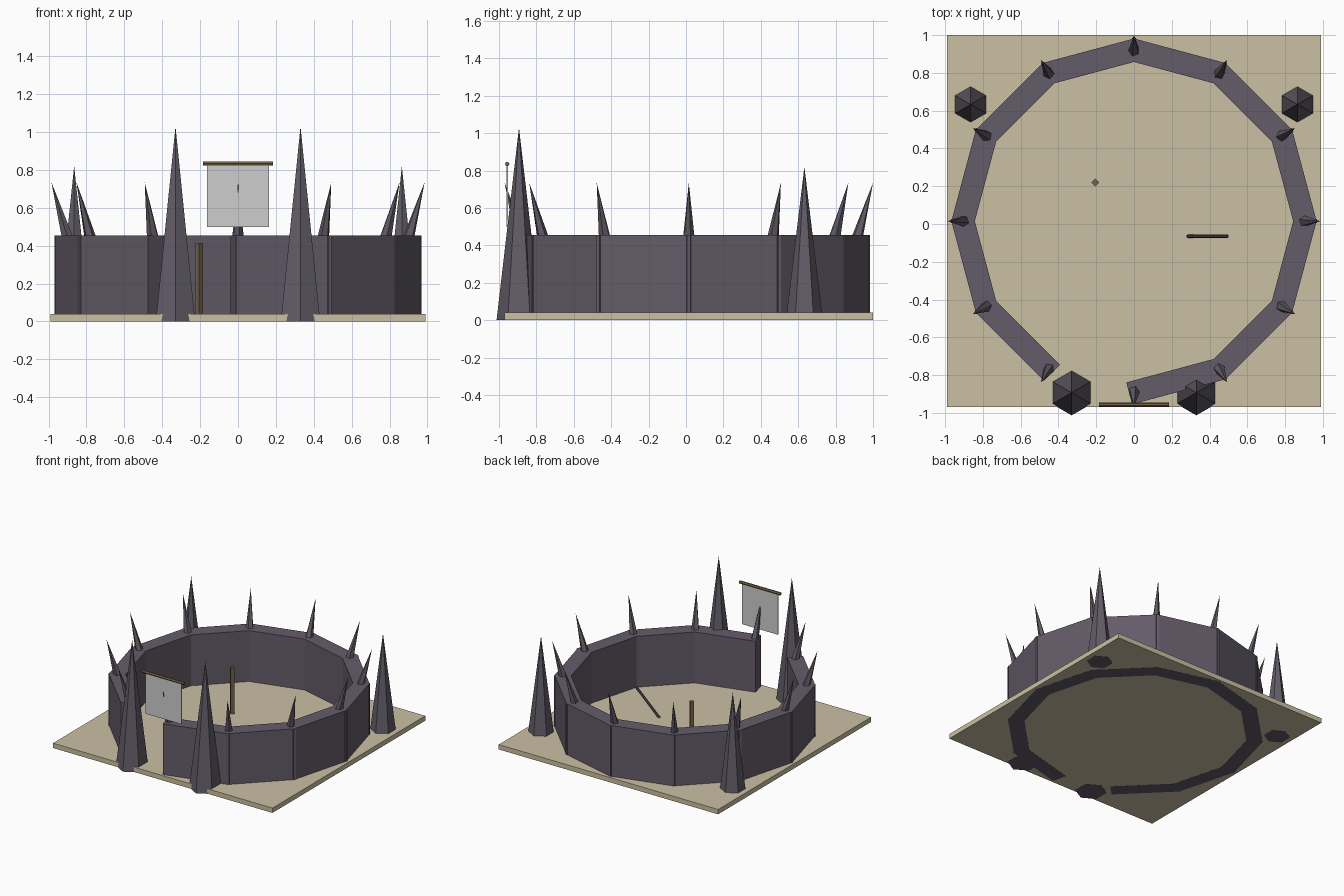
import bpy, bmesh, math
from mathutils import Vector, Matrix

if "Cube" in bpy.data.objects:
    bpy.data.objects.remove(bpy.data.objects["Cube"])

CY = 0.015        # centre of the ring along y


def srgb(r, g, b):
    def f(c):
        c /= 255
        return c / 12.92 if c <= 0.04045 else ((c + 0.055) / 1.055) ** 2.4
    return (f(r), f(g), f(b), 1)


def material(name, *rgb):
    m = bpy.data.materials.new(name)
    m.diffuse_color = srgb(*rgb)
    m.use_nodes = True
    m.node_tree.nodes["Principled BSDF"].inputs["Base Color"].default_value = m.diffuse_color
    return m


sand = material("sand", 203, 192, 163)
stone = material("purple_stone", 100, 92, 105)
spike = material("spike_stone", 98, 92, 103)
wood = material("wood", 118, 100, 74)
dark_wood = material("dark_iron", 78, 74, 76)
cloth = material("grey_cloth", 206, 206, 206)


def finish(name, bm, mat):
    bmesh.ops.recalc_face_normals(bm, faces=bm.faces)
    me = bpy.data.meshes.new(name)
    bm.to_mesh(me)
    bm.free()
    me.materials.append(mat)
    ob = bpy.data.objects.new(name, me)
    bpy.context.collection.objects.link(ob)
    return ob


def box(name, size, centre, mat, turn=0):
    bm = bmesh.new()
    bmesh.ops.create_cube(bm, size=1, matrix=Matrix.Translation(centre)
                          @ Matrix.Rotation(turn, 4, 'Z')
                          @ Matrix.Diagonal((*size, 1)))
    return finish(name, bm, mat)


def cone(name, a, b, r1, r2, sides, mat, spin=0):
    """Tapered prism from point a to point b."""
    a, b = Vector(a), Vector(b)
    d = b - a
    turn = Vector((0, 0, 1)).rotation_difference(d).to_matrix().to_4x4()
    bm = bmesh.new()
    bmesh.ops.create_cone(bm, cap_ends=True, segments=sides, radius1=r1,
                          radius2=r2, depth=d.length,
                          matrix=Matrix.Translation((a + b) / 2) @ turn
                          @ Matrix.Rotation(spin, 4, 'Z'))
    bmesh.ops.remove_doubles(bm, verts=bm.verts, dist=1e-5)
    return finish(name, bm, mat)


# Ground slab
box("ground_slab", (1.98, 1.97, 0.0395), (0, CY, 0.02025), sand)

# Ring wall: eleven straight slabs, one gap left for the gate
R, THICK, HIGH = 0.967, 0.12, 0.455
chord = 2 * R * math.sin(math.radians(15)) + 0.02
mid = R * math.cos(math.radians(15)) - THICK / 2
for k in range(11):
    t = math.radians(285 + 30 * k)
    box("wall_%02d" % (k + 1), (THICK, chord, HIGH),
        (mid * math.cos(t), CY + mid * math.sin(t), HIGH / 2), stone, t)

# Outward-leaning spikes at the wall corners
for k in range(12):
    t = math.radians(30 * k)
    c, s = math.cos(t), math.sin(t)
    cone("rim_spike_%02d" % (k + 1), (0.9 * c, CY + 0.9 * s, 0.44),
         (0.985 * c, CY + 0.985 * s, 0.735), 0.031, 0, 5, spike, t)

# Tall standing spikes: two at the gate, two behind
for side, sx in (("left", -1), ("right", 1)):
    cone("gate_spike_" + side, (sx * 0.33, -0.893, 0), (sx * 0.33, -0.893, 1.03),
         0.12, 0, 6, spike)
    cone("rear_spike_" + side, (sx * 0.865, 0.633, 0), (sx * 0.865, 0.633, 0.82),
         0.099, 0, 6, spike)

# Banner hanging over the gate
box("banner_cloth", (0.325, 0.006, 0.335), (0, -0.956, 0.665), cloth)
cone("banner_rod", (-0.185, -0.956, 0.835), (0.185, -0.956, 0.835),
     0.012, 0.012, 6, wood)

# Post and fallen bar inside the arena
cone("post", (-0.205, 0.22, 0.03), (-0.205, 0.22, 0.415), 0.021, 0.021, 4, wood)
cone("leaning_bar", (0.285, -0.065, 0.04), (0.495, -0.065, 0.235),
     0.01, 0.01, 6, dark_wood)
